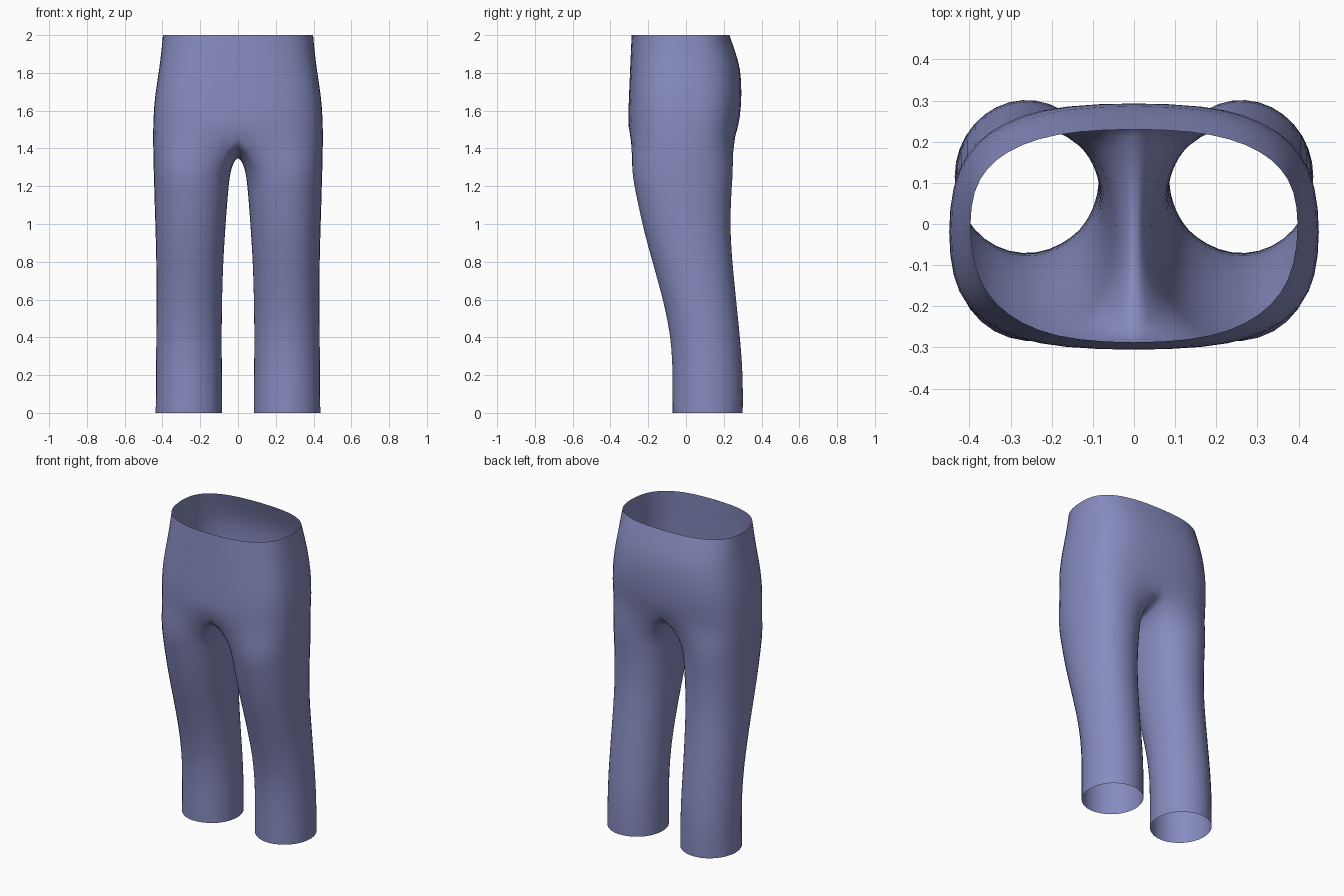
import bpy, bmesh
from math import sin, cos, pi, radians

if "Cube" in bpy.data.objects:
    bpy.data.objects.remove(bpy.data.objects["Cube"])

OUT, INN = 12, 8            # segments on the outer side and on the inner side of a leg
TUCK = radians(40)          # how far the outer side wraps round to the inside


def power(v, n):
    return (1 if v >= 0 else -1) * abs(v) ** (2 / n)


# Leg rings: height, inner x, outer x, front y, back y
LEG = [(0.0, .083, .440, -.075, .305), (.17, .084, .438, -.076, .307),
       (.34, .085, .437, -.078, .296), (.50, .085, .436, -.103, .280),
       (.65, .082, .436, -.140, .265), (.80, .077, .436, -.182, .250),
       (.95, .068, .440, -.225, .240), (1.10, .057, .445, -.258, .242),
       (1.21, .048, .448, -.281, .249), (1.30, .036, .451, -.295, .256)]

# Torso rings: height, half width, front y, back y, middle y, squareness
TORSO = [(1.42, .453, -.306, .270, -.02, 2.8), (1.55, .453, -.309, .287, -.02, 2.9),
         (1.68, .443, -.304, .298, -.02, 2.9), (1.82, .420, -.298, .293, -.01, 2.8),
         (1.92, .408, -.294, .260, 0, 2.7), (2.0, .401, -.290, .232, 0, 2.6)]


def leg_ring(z, xi, xo, yf, yb):
    cx, rx, cy, ry = (xi + xo) / 2, (xo - xi) / 2, (yf + yb) / 2, (yb - yf) / 2
    angles = [-TUCK + (pi + 2 * TUCK) * i / OUT for i in range(OUT + 1)]
    angles += [pi + TUCK + (pi - 2 * TUCK) * i / INN for i in range(1, INN)]
    n = 2 + .35 * max(0, z - .5)
    return [(cx + rx * power(sin(a), n), cy - ry * power(cos(a), n), z) for a in angles]


def torso_ring(z, w, yf, yb, ym, n):
    pts = []
    for i in range(OUT + 1):
        a = pi * i / OUT
        r = ym - yf if cos(a) > 0 else yb - ym
        x = 0 if i in (0, OUT) else w * power(sin(a), n)
        pts.append((x, ym - r * power(cos(a), n), z))
    return pts


bm = bmesh.new()


def add(pts):
    return [bm.verts.new(p) for p in pts]


def bridge(low, high, closed):
    count = len(low) if closed else len(high) - 1
    for i in range(count):
        j = (i + 1) % len(low)
        bm.faces.new((low[i], low[j], high[j], high[i]))


# Leg tube
rings = [add(leg_ring(*r)) for r in LEG]

# Crotch ring: hip outline outside, saddle curve on the centre line inside
hip = [(x, y, z + .07 * abs(cos(pi * i / OUT)) ** 4)
       for i, (x, y, z) in enumerate(torso_ring(*TORSO[0]))]
yf, yb = hip[0][1], hip[-1][1]
saddle = []
for i in range(1, INN):
    u = cos(pi * i / INN)
    saddle.append((0, (yf + yb) / 2 + u * (yb - yf) / 2, 1.37 + .12 * abs(u) ** 2.5))
rings.append(add(hip + saddle))
for a, b in zip(rings, rings[1:]):
    bridge(a, b, True)

# Hips up to the open waist
last = rings[-1][:OUT + 1]
for r in TORSO[1:]:
    ring = add(torso_ring(*r))
    bridge(last, ring, False)
    last = ring

mesh = bpy.data.meshes.new("trousers")
bm.to_mesh(mesh)
bm.free()
trousers = bpy.data.objects.new("trousers", mesh)
bpy.context.collection.objects.link(trousers)

# Cloth colour
cloth = bpy.data.materials.new("slate_blue_cloth")
cloth.diffuse_color = (.24, .26, .52, 1)
cloth.use_nodes = True
cloth.node_tree.nodes["Principled BSDF"].inputs["Base Color"].default_value = cloth.diffuse_color
mesh.materials.append(cloth)

# Mirror to the other leg and smooth the cloth
mirror = trousers.modifiers.new("mirror", 'MIRROR')
mirror.use_clip = True
mirror.merge_threshold = .002
smooth = trousers.modifiers.new("smooth", 'SUBSURF')
smooth.levels = smooth.render_levels = 1
for p in mesh.polygons:
    p.use_smooth = True
